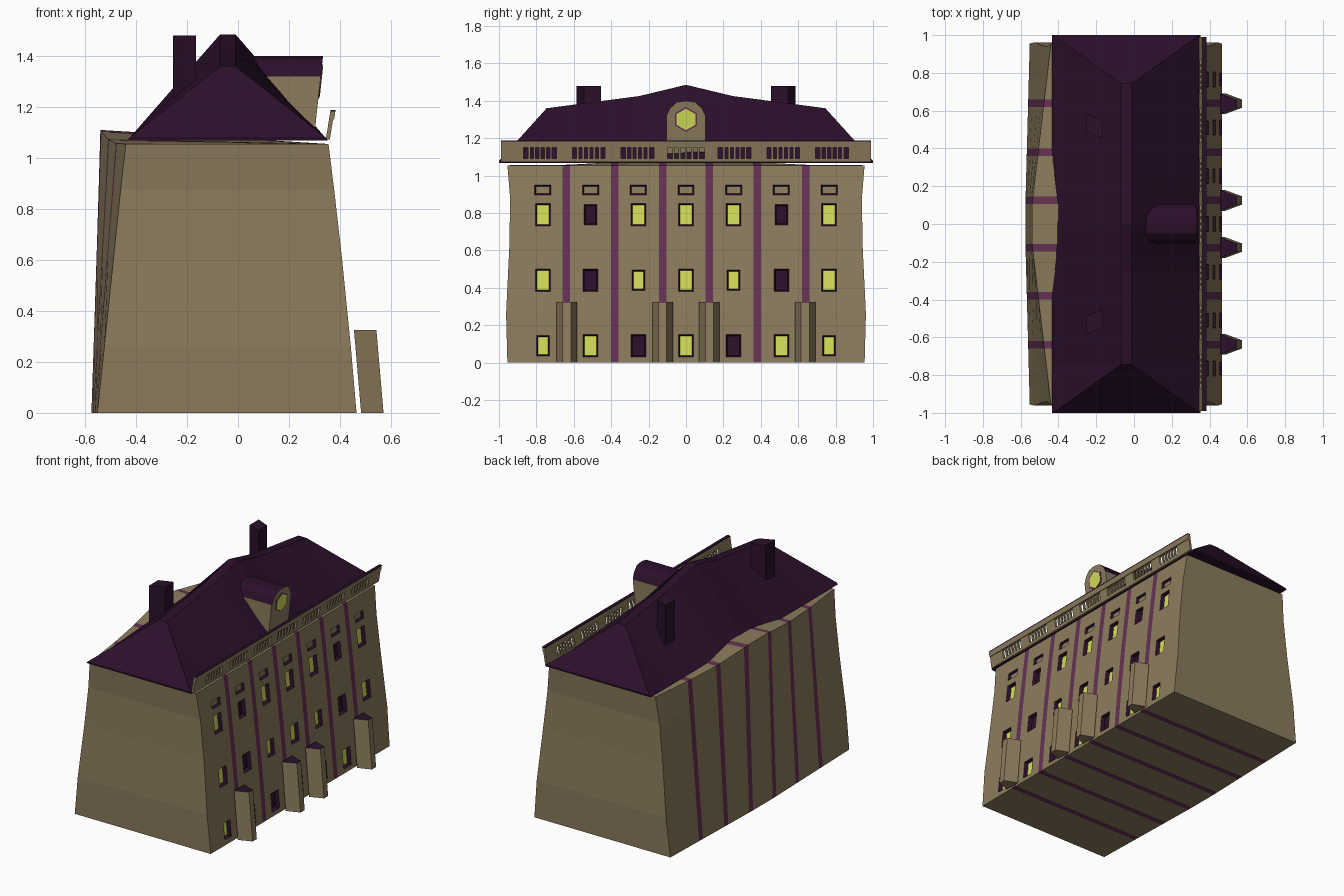
import bpy, bmesh, math

if "Cube" in bpy.data.objects:
    bpy.data.objects.remove(bpy.data.objects["Cube"])


def material(name, rgb):
    m = bpy.data.materials.new(name)
    m.diffuse_color = (*rgb, 1)
    m.use_nodes = True
    m.node_tree.nodes["Principled BSDF"].inputs["Base Color"].default_value = m.diffuse_color
    return m


TAN = material("tan stone", (0.262, 0.202, 0.110))
DARK = material("dark plum", (0.024, 0.005, 0.024))
PURPLE = material("purple stripe", (0.130, 0.032, 0.088))
YELLOW = material("lit yellow", (0.66, 0.72, 0.10))
MATS = [TAN, DARK, PURPLE, YELLOW]


def finish(name, bm, mats):
    bmesh.ops.remove_doubles(bm, verts=bm.verts, dist=0.0002)
    bmesh.ops.recalc_face_normals(bm, faces=bm.faces)
    me = bpy.data.meshes.new(name)
    bm.to_mesh(me)
    bm.free()
    for m in mats:
        me.materials.append(m)
    ob = bpy.data.objects.new(name, me)
    bpy.context.collection.objects.link(ob)
    return ob


def loft_into(bm, sections):
    rings = [[bm.verts.new(p) for p in s] for s in sections]
    n = len(rings[0])
    for a, b in zip(rings, rings[1:]):
        for i in range(n):
            bm.faces.new((a[i], a[(i + 1) % n], b[(i + 1) % n], b[i]))
    bm.faces.new(rings[0])
    bm.faces.new(rings[-1])


def loft(name, sections, mats, rule=None):
    bm = bmesh.new()
    loft_into(bm, sections)
    bmesh.ops.recalc_face_normals(bm, faces=bm.faces)
    if rule:
        for f in bm.faces:
            f.material_index = rule(f)
    return finish(name, bm, mats)


def lerp_table(z, xs, ys):
    for i in range(len(xs) - 1):
        if z <= xs[i + 1] or i == len(xs) - 2:
            t = (z - xs[i]) / (xs[i + 1] - xs[i])
            return ys[i] + t * (ys[i + 1] - ys[i])


# ---- body: leaning walls, stripes running right round, recessed windows ----
LEVELS = [0, 0.26, 0.61, 0.875, 1.055]
HALF_Y = [0.955, 0.962, 0.945, 0.94, 0.955]
FRONT_X = [0.465 - 0.085 * u - 0.025 * u * u for u in (z / 1.055 for z in LEVELS)]
half = [0.105, 0.145, 0.36, 0.40, 0.62, 0.66, 0.955]
STATIONS = [-y for y in reversed(half)] + half


def station_y(i, j):
    y = STATIONS[i]
    return math.copysign(HALF_Y[j], y) if abs(y) > 0.9 else y


def front(i, j):
    return (FRONT_X[j], station_y(i, j), LEVELS[j])


def back(i, j):
    y, u = station_y(i, j), LEVELS[j] / 1.055
    t = 1 - min(1, max(0, (abs(y) - 0.105) / 0.85))
    low, high = -0.552 - 0.023 * t, -0.44 - 0.10 * t
    return (low + (high - low) * u, y, LEVELS[j] + 0.055 * t ** 3 * u ** 4)


def wall_point(y, z, depth=0):
    return (lerp_table(z, LEVELS, FRONT_X) - depth, y, z)


# window rows: centre height, half width, half height
ROWS = [(0.09, 0.04, 0.061), (0.44, 0.04, 0.06), (0.79, 0.04, 0.061), (0.923, 0.044, 0.026)]
UNLIT = {(2, 0), (4, 0), (1, 1), (5, 1), (1, 2), (5, 2)}
SMALL = {(2, 1), (4, 1), (1, 2), (5, 2), (0, 0), (6, 0)}

bm = bmesh.new()


def face(points, mat):
    f = bm.faces.new([bm.verts.new(p) for p in points])
    f.material_index = mat


def rect(yc, zc, w, h, depth):
    return [wall_point(yc + sy * w, zc + sz * h, depth)
            for sy, sz in ((-1, -1), (1, -1), (1, 1), (-1, 1))]


for i in range(len(STATIONS) - 1):
    stripe = 2 if i % 2 else 0
    for j in range(4):
        face([back(i, j), back(i + 1, j), back(i + 1, j + 1), back(i, j + 1)], stripe)
        cell = [front(i, j), front(i + 1, j), front(i + 1, j + 1), front(i, j + 1)]
        if stripe:
            face(cell, stripe)
            continue
        col = i // 2
        zc, w, h = ROWS[j]
        if (col, j) in SMALL:
            w, h = w - 0.005, h - 0.006
        yc = (col - 3) * 0.255
        outer = rect(yc, zc, w, h, 0)
        trim = 0.008
        inner = rect(yc, zc, w - trim, h - trim, 0.024 if j < 3 else 0.015)
        for k in range(4):
            n = (k + 1) % 4
            face([cell[k], cell[n], outer[n], outer[k]], 0)
            face([outer[k], outer[n], inner[n], inner[k]], 1)
        face(inner, 0 if j == 3 else 1 if (col, j) in UNLIT else 3)
    for j in (0, 4):
        face([front(i, j), front(i + 1, j), back(i + 1, j), back(i, j)], stripe)
for i in (0, len(STATIONS) - 1):
    for j in range(4):
        face([front(i, j), back(i, j), back(i, j + 1), front(i, j + 1)], 0)
finish("building_body", bm, MATS)

# ---- hipped roof with a peaked, narrow flat ridge ----
sections = []
for y, z in ((-1, 0), (-0.745, 1.36), (-0.25, 1.425), (0, 1.485),
             (0.25, 1.425), (0.745, 1.36), (1, 0)):
    a, b, top = (-0.07, -0.01, z) if z else (-0.427, 0.347, 1.078)
    sections.append([(-0.435, y, 1.068), (a, y, top), (b, y, top), (0.353, y, 1.068)])
loft("roof", sections, [DARK])

# ---- skewed chimneys ----
for s, side in ((-1, "near"), (1, "far")):
    plan = [(-0.255, 0.487), (-0.165, 0.455), (-0.165, 0.545), (-0.255, 0.585)]
    loft("chimney_" + side, [[(x, s * y, z) for x, y in plan] for z in (1.15, 1.48)], [DARK])

# ---- dormer with arched roof and round window ----
arch = [(-0.105, 1.09), (-0.105, 1.32), (-0.085, 1.36), (-0.05, 1.392), (0, 1.40),
        (0.05, 1.392), (0.085, 1.36), (0.105, 1.32), (0.105, 1.09)]


def dormer_x(z):
    return 0.305 + 0.11 * (z - 1.14)


loft("dormer", [[(0.05, y, z) for y, z in arch], [(dormer_x(z), y, z) for y, z in arch]],
     [TAN, DARK],
     lambda f: int(f.calc_center_median().z > 1.325 and abs(f.normal.x) < 0.5))


def hex_plate(name, r, out, mat):
    ring = [(r * math.sin(k * math.pi / 3), 1.30 + r * math.cos(k * math.pi / 3)) for k in range(6)]
    loft(name, [[(dormer_x(z) + d, y, z) for y, z in ring] for d in (-0.002, out)], [mat])


hex_plate("dormer_window_frame", 0.067, 0.003, PURPLE)
hex_plate("dormer_window_pane", 0.058, 0.005, YELLOW)


# ---- balustrade leaning outward along the front eave ----
def slab(bm, y0, y1, z0, z1, thick=0.016, off=0.0):
    def section(y):
        x0, x1 = (0.344 + 0.16 * (z - 1.07) + off for z in (z0, z1))
        return [(x0, y, z0), (x0 + thick, y, z0), (x1 + thick, y, z1), (x1, y, z1)]
    loft_into(bm, [section(y0), section(y1)])


bm = bmesh.new()
slab(bm, -0.99, 0.99, 1.072, 1.092)
slab(bm, -0.99, 0.99, 1.15, 1.182, 0.02)
edge = -0.99
for c in range(7):
    yc = (c - 3) * 0.26
    w = 0.10 if c == 3 else 0.088
    slab(bm, edge, yc - w, 1.09, 1.152)       # solid panel
    for k in range(1, 6):                      # balusters
        y = yc - w + 2 * w * k / 6
        slab(bm, y - 0.006, y + 0.006, 1.09, 1.152, 0.012, 0.002)
    edge = yc + w
slab(bm, edge, 0.99, 1.09, 1.152)
finish("balustrade", bm, [TAN])
bm = bmesh.new()
slab(bm, -0.99, 0.99, 1.182, 1.188, 0.02)
finish("balustrade_cap", bm, [DARK])

# ---- tapered buttress posts in front of the wall ----
for n, y in enumerate((-0.637, -0.125, 0.125, 0.637)):
    plan = [(0, -0.055), (0.088, -0.022), (0.088, 0.022), (0, 0.055)]
    loft("buttress_%d" % (n + 1),
         [[(x0 + x, y + dy, z) for x, dy in plan] for x0, z in ((0.483, 0), (0.455, 0.325))],
         [TAN, DARK], lambda f: int(f.normal.z > 0.8))
